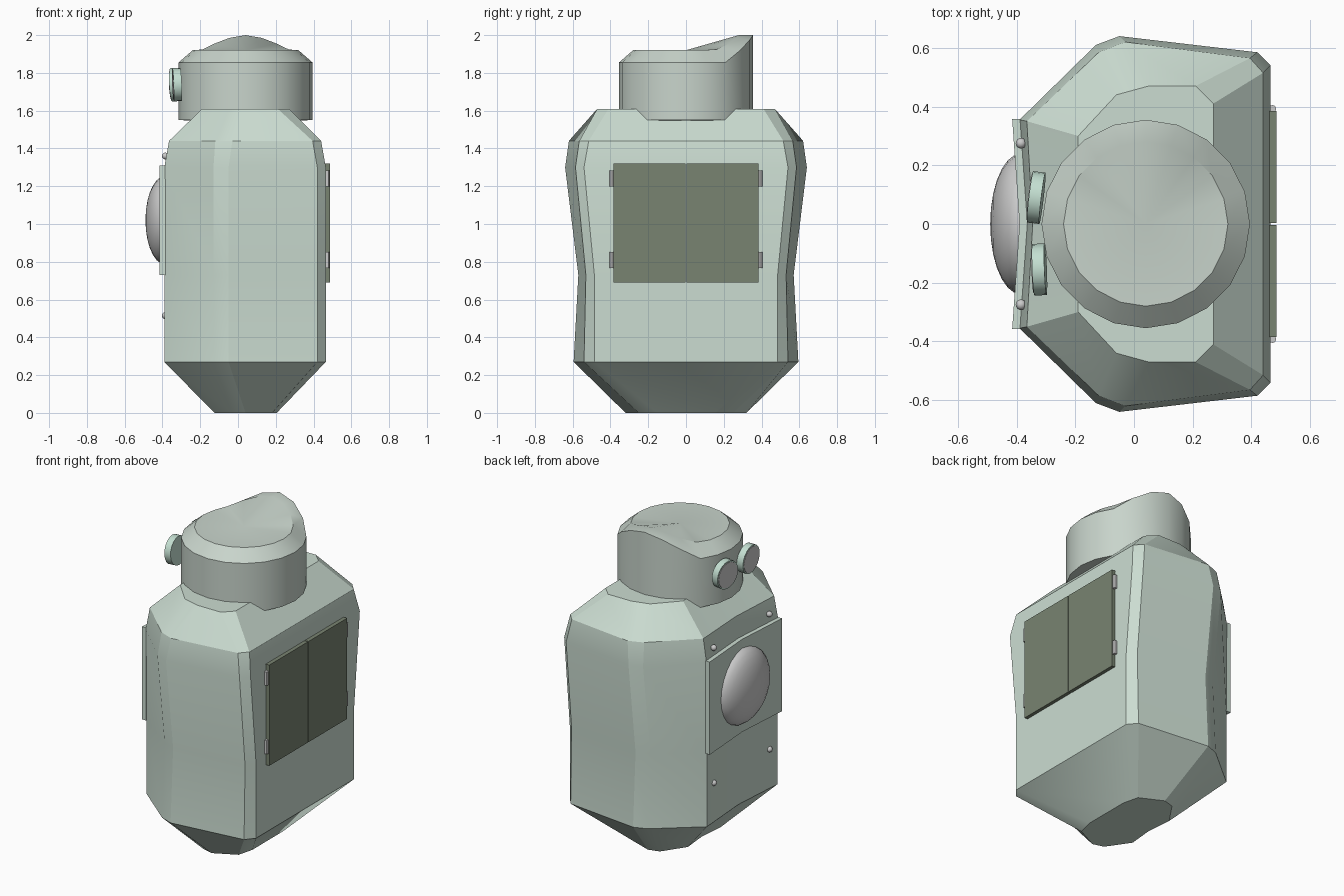
import bpy, bmesh, math
from mathutils import Vector, Matrix

if "Cube" in bpy.data.objects:
    bpy.data.objects.remove(bpy.data.objects["Cube"])


def material(name, rgb):
    m = bpy.data.materials.new(name)
    m.diffuse_color = (*rgb, 1)
    m.use_nodes = True
    m.node_tree.nodes["Principled BSDF"].inputs["Base Color"].default_value = m.diffuse_color
    return m


SAGE = material("sage", (0.60, 0.72, 0.64))
HEAD = material("grey_sage", (0.58, 0.66, 0.60))
RIM = material("mint", (0.55, 0.74, 0.64))
DOOR = material("dark_olive", (0.19, 0.23, 0.165))


def finish(bm, name, mat=None, angle=30):
    bmesh.ops.recalc_face_normals(bm, faces=bm.faces)
    me = bpy.data.meshes.new(name)
    bm.to_mesh(me)
    bm.free()
    me.shade_smooth()
    me.set_sharp_from_angle(angle=math.radians(angle))
    if mat:
        me.materials.append(mat)
    ob = bpy.data.objects.new(name, me)
    bpy.context.collection.objects.link(ob)
    return ob


def loft(bm, rings):
    rows = [[bm.verts.new(p) for p in r] for r in rings]
    for a, b in zip(rows, rows[1:]):
        for i in range(len(a)):
            j = (i + 1) % len(a)
            bm.faces.new((a[i], a[j], b[j], b[i]))
    return rows


def fan(bm, row, tip):
    v = bm.verts.new(tip)
    for i in range(len(row)):
        bm.faces.new((row[i], row[(i + 1) % len(row)], v))


def box(name, lo, hi, mat):
    bm = bmesh.new()
    lo, hi = Vector(lo), Vector(hi)
    bmesh.ops.create_cube(bm, size=1, matrix=Matrix.Translation((lo + hi) / 2)
                          @ Matrix.Diagonal((*(hi - lo), 1)))
    return finish(bm, name, mat)


def ball(name, centre, radii, seg=24, rings=14):
    # poles lie along x
    bm = bmesh.new()
    bmesh.ops.create_uvsphere(bm, u_segments=seg, v_segments=rings, radius=1,
                              matrix=Matrix.Translation(centre) @ Matrix.Diagonal((*radii, 1))
                              @ Matrix.Rotation(math.pi / 2, 4, 'Y'))
    return finish(bm, name)


def cylinder(name, centre, radius, depth, axis=(0, 0, 1), mat=None, seg=12):
    bm = bmesh.new()
    rot = Vector(axis).to_track_quat('Z', 'Y').to_matrix().to_4x4()
    bmesh.ops.create_cone(bm, cap_ends=True, segments=seg, radius1=radius, radius2=radius,
                          depth=depth, matrix=Matrix.Translation(centre) @ rot)
    return finish(bm, name, mat)


# Body: half sections (z, dented middle x, five corner points), mirrored in y
sections = [
    (0.00, -0.11, [(-0.125, .16), (-0.03, .30), (0.04, .32), (0.18, .25), (0.205, .15)]),
    (0.27, -0.365, [(-0.39, .35), (-0.13, .565), (-0.05, .595), (0.42, .54), (0.465, .485)]),
    (0.73, -0.365, [(-0.39, .35), (-0.13, .54), (-0.05, .57), (0.42, .53), (0.465, .485)]),
    (1.30, -0.365, [(-0.39, .355), (-0.13, .61), (-0.05, .64), (0.42, .585), (0.465, .54)]),
    (1.44, -0.345, [(-0.365, .35), (-0.12, .585), (-0.03, .62), (0.395, .565), (0.44, .515)]),
    (1.61, -0.19, [(-0.19, .30), (-0.06, .44), (0.05, .47), (0.21, .47), (0.27, .41)]),
]
rings = []
for z, mx, pts in sections:
    rings.append([(mx, 0, z)] + [(x, y, z) for x, y in pts]
                 + [(x, -y, z) for x, y in reversed(pts)])
bm = bmesh.new()
rows = loft(bm, rings)
bm.faces.new(rows[0])
bm.faces.new(rows[-1])
finish(bm, "body", SAGE, 20)

# Head: drum with a chamfered top that rises to a crest at the back
N, CX = 20, 0.04
crest_out = {0: 2.0, 1: 1.975, 2: 1.92}
crest_in = {0: 2.0, 1: 1.985, 2: 1.955, 3: 1.925}


def head_ring(r, z, crest):
    out = []
    for i in range(N):
        a = math.tau * i / N
        out.append((CX + r * math.sin(a), r * math.cos(a), crest.get(min(i, N - i), z)))
    return out


bm = bmesh.new()
rows = loft(bm, [head_ring(0.355, 1.55, {}), head_ring(0.355, 1.855, crest_out),
                 head_ring(0.28, 1.92, crest_in)])
fan(bm, rows[0], (CX, 0, 1.54))
fan(bm, rows[-1], (CX, 0, 1.92))
finish(bm, "head", HEAD)

# Eyes: tilted discs with grey lenses
for name, c, n in (("left", (-0.333, 0.09, 1.738), (-1, 0.12, -0.05)),
                   ("right", (-0.322, -0.155, 1.738), (-1, -0.04, -0.05))):
    axis = Vector(n).normalized()
    cylinder(name + "_eye_rim", c, 0.088, 0.042, axis, RIM, 20)
    cylinder(name + "_eye_lens", Vector(c) + axis * 0.0215, 0.080, 0.004, axis, None, 20)

# Folded plate carrying the dome
bm = bmesh.new()
plate = [(-0.415, -.358), (-0.39, 0), (-0.415, .358), (-0.385, .358), (-0.36, 0), (-0.385, -.358)]
rows = loft(bm, [[(x, y, z) for x, y in plate] for z in (0.73, 1.31)])
for r in rows:
    bm.faces.new((r[0], r[1], r[4], r[5]))
    bm.faces.new((r[1], r[2], r[3], r[4]))
finish(bm, "dome_plate", SAGE, 5)
ball("dome", (-0.385, 0, 1.02), (0.105, 0.24, 0.235))

# Mirrored rivets, doors and hinges
for s, side in ((-1, "right"), (1, "left")):
    for z, level in ((0.515, "lower"), (1.36, "upper")):
        ball(f"{side}_{level}_rivet", (-0.385, s * 0.275, z), (0.018,) * 3, 12, 8)
    y0, y1 = sorted((s * 0.003, s * 0.385))
    box(side + "_door", (0.45, y0, 0.69), (0.486, y1, 1.32), DOOR)
    for z, level in ((0.81, "lower"), (1.24, "upper")):
        cylinder(f"{side}_{level}_hinge", (0.472, s * 0.393, z), 0.012, 0.085)
